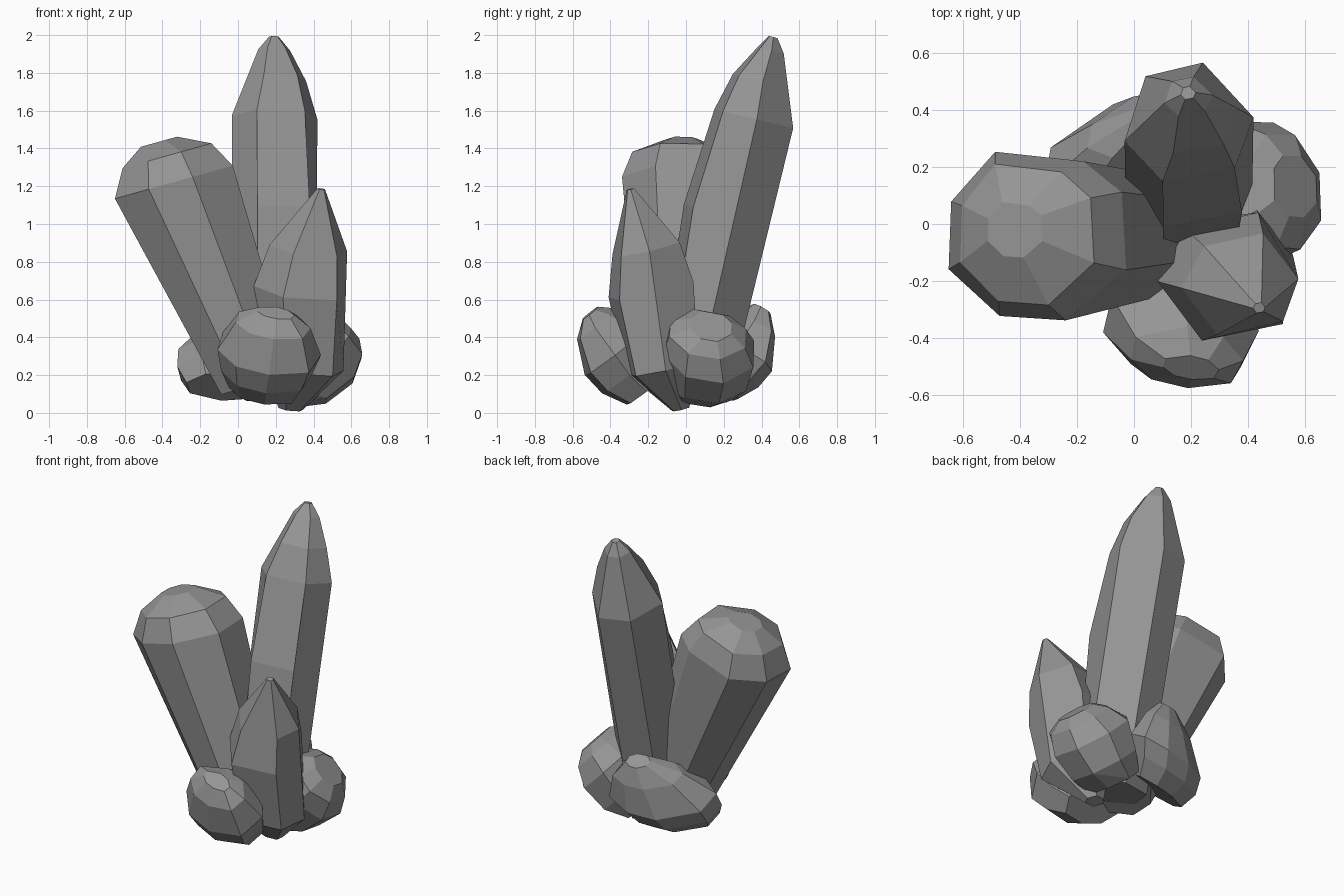
import bpy, bmesh, math, random
from mathutils import Vector, Matrix

if "Cube" in bpy.data.objects:
    bpy.data.objects.remove(bpy.data.objects["Cube"])

stone = bpy.data.materials.new("dark_stone")
stone.diffuse_color = (.3, .3, .3, 1)
stone.use_nodes = True
stone.node_tree.nodes["Principled BSDF"].inputs["Base Color"].default_value = stone.diffuse_color


def crystal(name, lean, sides, spin, rings, seed, yaw=0):
    """Faceted convex shard: hull of rings (x, y, z, radius_u, radius_v) tilted along lean."""
    rng = random.Random(seed)
    tilt = Vector((0, 0, 1)).rotation_difference(Vector(lean)).to_matrix()
    turn = tilt @ Matrix.Rotation(math.radians(yaw), 3, 'Z')
    offsets = [(rng.uniform(-.14, .14), rng.uniform(1.0, 1.09)) for _ in range(sides)]
    bm = bmesh.new()
    for x, y, z, ru, rv in rings:
        for i, (da, k) in enumerate(offsets):
            a = math.radians(spin) + math.tau * i / sides + da
            p = Vector((math.cos(a) * ru * k, math.sin(a) * rv * k, 0))
            bm.verts.new(Vector((x, y, z)) + turn @ p)
    res = bmesh.ops.convex_hull(bm, input=bm.verts)
    junk = {g for g in res["geom_interior"] + res["geom_unused"]
            if isinstance(g, bmesh.types.BMVert)}
    bmesh.ops.delete(bm, geom=list(junk), context='VERTS')
    # merge nearly flat triangles into large facets
    bmesh.ops.dissolve_limit(bm, angle_limit=math.radians(8),
                             verts=bm.verts, edges=bm.edges)
    bmesh.ops.recalc_face_normals(bm, faces=bm.faces)
    me = bpy.data.meshes.new(name)
    bm.to_mesh(me)
    bm.free()
    me.materials.append(stone)
    ob = bpy.data.objects.new(name, me)
    bpy.context.collection.objects.link(ob)
    return ob


# three long crystals
crystal("tall_crystal", (0, .24, 1), 6, 12, [
    (.19, .02, .10, .21, .20), (.20, .21, 1.05, .235, .25), (.19, .35, 1.56, .215, .225),
    (.20, .39, 1.76, .15, .16), (.19, .445, 1.92, .08, .075), (.19, .46, 1.99, .025, .025)], 1)
crystal("left_crystal", (-.28, 0, 1), 8, 20, [
    (.10, -.03, .15, .20, .21), (-.345, -.04, 1.22, .325, .305),
    (-.38, -.035, 1.36, .245, .255), (-.42, -.02, 1.435, .10, .10)], 2)
crystal("front_right_crystal", (.1, -.22, 1), 6, 10, [
    (.28, -.03, .02, .06, .05), (.34, -.13, .24, .21, .20), (.34, -.19, .65, .24, .24),
    (.375, -.215, .87, .195, .19), (.44, -.295, 1.185, .02, .02)], 3)

# three stubby crystals round the base
crystal("front_stub", (.05, -.6, .8), 8, 15, [
    (.14, -.20, .13, .19, .14), (.15, -.29, .22, .24, .19), (.165, -.365, .33, .275, .21),
    (.185, -.47, .47, .20, .13), (.20, -.505, .53, .10, .05)], 4, -12)
crystal("right_stub", (.6, .12, .6), 8, 20, [
    (.22, .06, .13, .13, .19), (.33, .10, .20, .20, .22), (.44, .115, .34, .245, .245),
    (.53, .11, .42, .18, .205), (.565, .13, .46, .11, .11)], 5)
crystal("back_stub", (-.15, .5, .8), 8, 5, [
    (-.05, .14, .14, .23, .13), (-.05, .21, .22, .28, .17), (-.02, .27, .31, .305, .18),
    (.03, .355, .46, .20, .11), (.07, .40, .55, .07, .05)], 6, 24)
